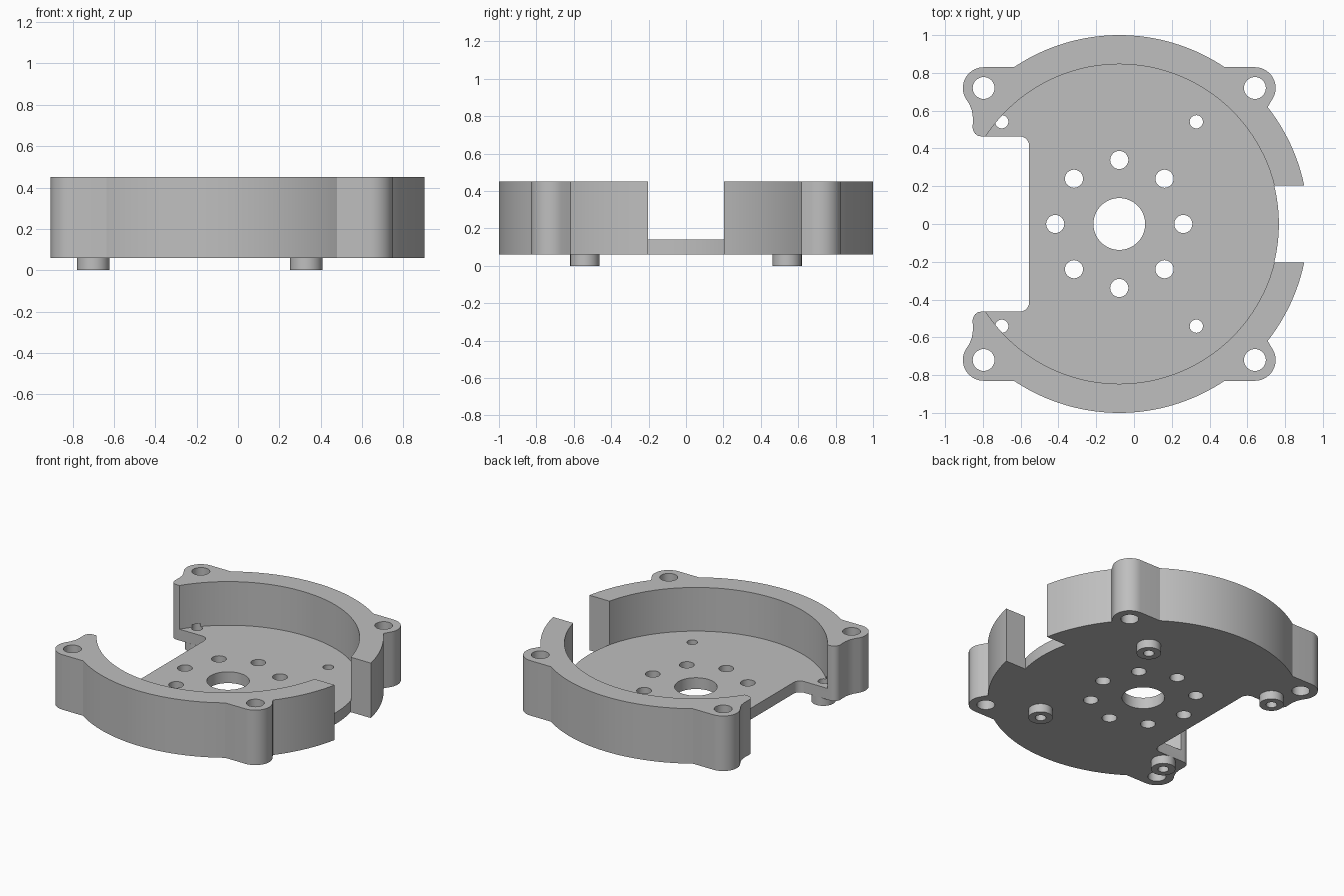
import bpy, bmesh
from math import sin, cos, radians, degrees, asin, pi

if "Cube" in bpy.data.objects:
    bpy.data.objects.remove(bpy.data.objects["Cube"], do_unlink=True)

CX = -0.078                      # centre of the round housing
R_OUT, R_IN = 1.0, 0.845
Z_BASE, Z_FLOOR, Z_TOP = 0.06, 0.14, 0.45
GAP = 0.203                      # half width of the side opening
LUG_X, LUG_Y = 0.718, 0.72       # lug position relative to the centre
POST_X, POST_Y = 0.515, 0.541    # standoff position

grey = bpy.data.materials.new("light grey")
grey.use_nodes = True
colour = (0.52, 0.52, 0.52, 1)
grey.diffuse_color = colour
grey.node_tree.nodes["Principled BSDF"].inputs["Base Color"].default_value = colour


def arc(x, y, r, a, b, n):
    """Points on an arc from angle a to b, in degrees."""
    return [(x + r * cos(radians(a + (b - a) * i / n)),
             y + r * sin(radians(a + (b - a) * i / n))) for i in range(n + 1)]


def prism(name, points, z0, z1):
    """Extrude a flat outline between two heights."""
    bm = bmesh.new()
    face = bm.faces.new([bm.verts.new((x, y, z0)) for x, y in points])
    top = bmesh.ops.extrude_face_region(bm, geom=[face])["geom"]
    verts = [v for v in top if isinstance(v, bmesh.types.BMVert)]
    bmesh.ops.translate(bm, verts=verts, vec=(0, 0, z1 - z0))
    bmesh.ops.recalc_face_normals(bm, faces=bm.faces)
    mesh = bpy.data.meshes.new(name)
    bm.to_mesh(mesh)
    bm.free()
    mesh.materials.append(grey)
    obj = bpy.data.objects.new(name, mesh)
    bpy.context.collection.objects.link(obj)
    return obj


def disc(name, x, y, r, z0, z1, n=32):
    return prism(name, arc(x, y, r, 0, 360, n)[:-1], z0, z1)


def activate(obj):
    bpy.ops.object.select_all(action='DESELECT')
    obj.select_set(True)
    bpy.context.view_layer.objects.active = obj


def cut(obj, cutter):
    """Subtract a cutter from a part and throw the cutter away."""
    cutter.hide_render = True
    mod = obj.modifiers.new("cut", 'BOOLEAN')
    mod.operation, mod.solver, mod.object = 'DIFFERENCE', 'EXACT', cutter
    activate(obj)
    bpy.ops.object.modifier_apply(modifier=mod.name)
    bpy.data.objects.remove(cutter, do_unlink=True)


# Back half of the outline: opening, rim, lug, rim, lug, neck, square recess
flat = degrees(asin(0.83))
half = arc(CX, 0, R_IN, 0, degrees(asin(GAP / R_IN)), 8)
half += arc(CX, 0, R_OUT, degrees(asin(GAP)), 38.2, 14)
half += [(0.717, 0.635)]
half += arc(CX + LUG_X, LUG_Y, 0.11, -28, 90, 14)
half += arc(CX, 0, R_OUT, flat, 180 - flat, 36)
half += arc(CX - LUG_X, LUG_Y, 0.11, 90, 208, 14)
half += [(-0.872, 0.635), (-0.858, 0.6), (-0.853, 0.565)]
half += arc(-0.808, 0.51, 0.046, 180, 270, 8)
half += arc(-0.605, 0.414, 0.05, 90, 0, 8)
outline = half + [(x, -y) for x, y in reversed(half[1:])]

# Housing with its round cavity
housing = prism("housing", outline, Z_BASE, Z_TOP)
cut(housing, disc("cavity_cutter", CX, 0, R_IN + 0.001, Z_FLOOR, 0.6, 128))

# Shaft hole and ring of vent holes
cut(housing, disc("shaft_cutter", CX, 0, 0.137, -0.1, 0.3, 64))
for i in range(8):
    a = i * pi / 4
    cut(housing, disc("vent_cutter", CX + 0.339 * cos(a), 0.339 * sin(a),
                      0.048, -0.1, 0.3))

# Screw holes in the lugs, and bored standoffs under the floor
parts = [housing]
for sx, side in ((1, "left"), (-1, "right")):
    for sy, end in ((1, "back"), (-1, "front")):
        cut(housing, disc("lug_cutter", CX + sx * LUG_X, sy * LUG_Y, 0.058, -0.1, 0.6))
        x, y = CX + sx * POST_X - 0.03 * (sx < 0), sy * POST_Y
        x = 0.33 if sx > 0 else -0.70
        cut(housing, disc("bore_cutter", x, y, 0.035, -0.1, Z_FLOOR + 0.02))
        post = disc(f"standoff_{end}_{side}", x, y, 0.078, 0, Z_BASE)
        cut(post, disc("bore_cutter", x, y, 0.035, -0.1, 0.3))
        parts.append(post)

for part in parts:
    activate(part)
    bpy.ops.object.shade_smooth_by_angle(angle=radians(30))
